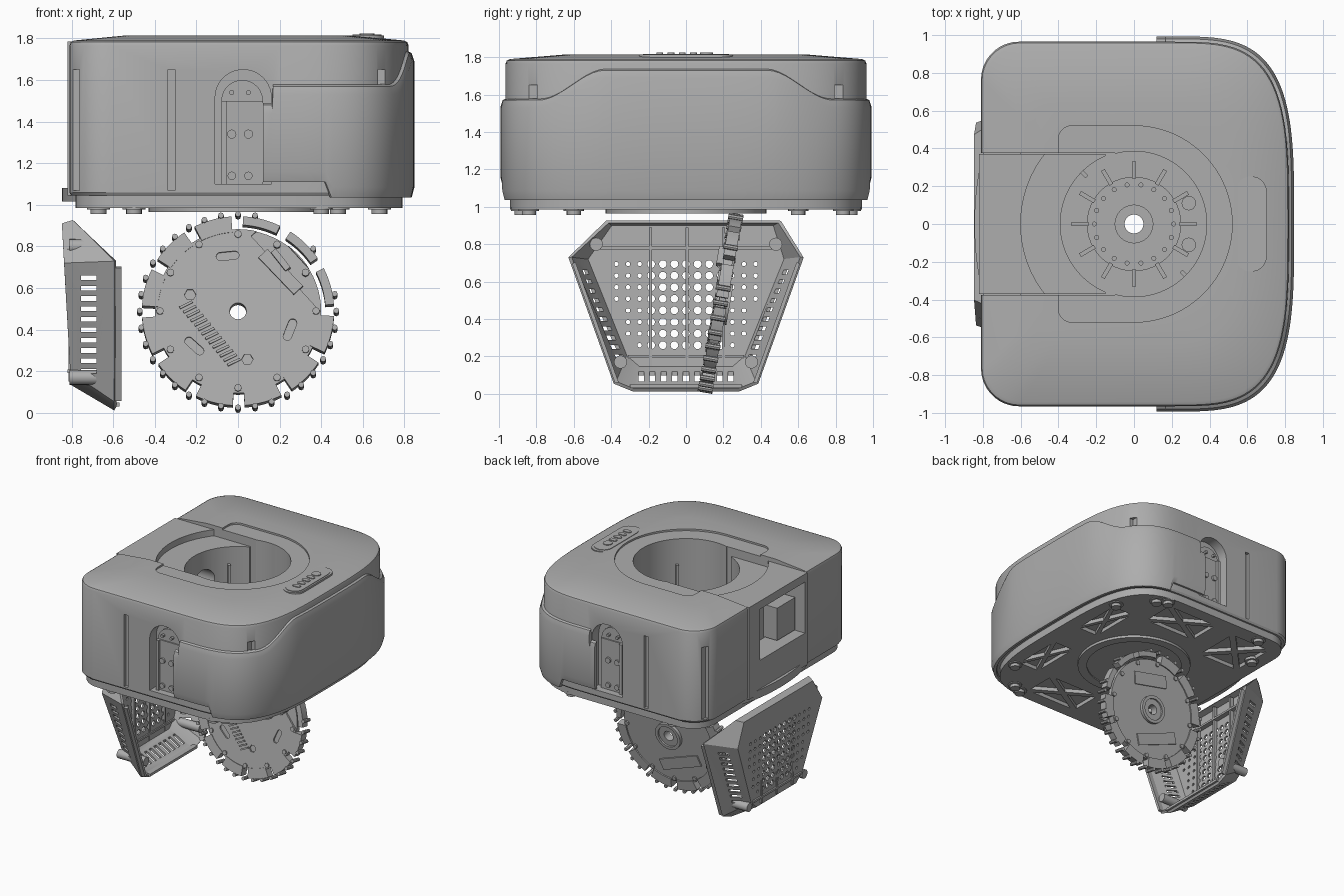
import bpy, bmesh
from math import sin, cos, pi, radians, hypot
from mathutils import Matrix

if "Cube" in bpy.data.objects:
    bpy.data.objects.remove(bpy.data.objects["Cube"])

grey = bpy.data.materials.new("plain grey")
grey.use_nodes = True
grey.diffuse_color = (0.42, 0.42, 0.42, 1)
grey.node_tree.nodes["Principled BSDF"].inputs["Base Color"].default_value = (0.42, 0.42, 0.42, 1)

# Extrusion frames: profile in xy, yz or xz
Z = Matrix.Identity(4)
X = Matrix(((0, 0, 1, 0), (1, 0, 0, 0), (0, 1, 0, 0), (0, 0, 0, 1)))
Y = Matrix(((1, 0, 0, 0), (0, 0, 1, 0), (0, 1, 0, 0), (0, 0, 0, 1)))
made = []


def loft(bm, rings, caps=True):
    rows = [[bm.verts.new(p) for p in r] for r in rings]
    n = len(rows[0])
    for a, b in zip(rows, rows[1:]):
        for i in range(n):
            bm.faces.new((a[i], a[(i + 1) % n], b[(i + 1) % n], b[i]))
    bm.faces.new(rows[-1])
    if caps:
        bm.faces.new(rows[0])


def prism(bm, pts, lo, hi, frame=Z):
    loft(bm, [[frame @ Matrix.Translation((u, v, w)).translation for u, v in pts] for w in (lo, hi)])


def circle(u, v, r, n=24, a=0, b=2 * pi):
    full = b - a > 6.28
    m = n if full else n - 1
    return [(u + r * cos(a + (b - a) * i / m), v + r * sin(a + (b - a) * i / m)) for i in range(n)]


def rect(u0, u1, v0, v1):
    return [(u0, v0), (u1, v0), (u1, v1), (u0, v1)]


def bar(u0, v0, u1, v1, w):
    d = hypot(u1 - u0, v1 - v0)
    p, q = -(v1 - v0) / d * w / 2, (u1 - u0) / d * w / 2
    return [(u0 + p, v0 + q), (u1 + p, v1 + q), (u1 - p, v1 - q), (u0 - p, v0 - q)]


def pill(u, v, half, r, ang=0):
    pts = circle(half, 0, r, 12, -pi / 2, pi / 2) + circle(-half, 0, r, 12, pi / 2, 3 * pi / 2)
    return [(u + a * cos(ang) - b * sin(ang), v + a * sin(ang) + b * cos(ang)) for a, b in pts]


def finish(name, bm, keep=True):
    bmesh.ops.recalc_face_normals(bm, faces=bm.faces)
    me = bpy.data.meshes.new(name)
    bm.to_mesh(me)
    bm.free()
    ob = bpy.data.objects.new(name, me)
    bpy.context.collection.objects.link(ob)
    me.materials.append(grey)
    if keep:
        made.append(ob)
    return ob


def solid(name, *parts, keep=True):
    bm = bmesh.new()
    for p in parts:
        prism(bm, *p)
    return finish(name, bm, keep)


def apply(ob, kind, **settings):
    mod = ob.modifiers.new(kind.lower(), kind)
    for k, v in settings.items():
        setattr(mod, k, v)
    bpy.context.view_layer.objects.active = ob
    bpy.ops.object.modifier_apply(modifier=mod.name)


def cut(ob, *parts):
    tool = solid("cutter", *parts, keep=False)
    tool.hide_render = True
    apply(ob, 'BOOLEAN', operation='DIFFERENCE', solver='EXACT', object=tool)
    bpy.data.objects.remove(tool)


# Main housing: square back, bowed nose, gently crowned lid
def nose(t, grow=0):
    c, s = cos(t), sin(t)
    return 0.2 + (0.62 + grow) * max(c, 0) ** 0.57, (0.965 + grow) * abs(s) ** 0.57 * (1 if s > 0 else -1)


half = [nose(pi / 2 * i / 24) for i in range(25)] + circle(-0.61, 0.765, 0.2, 10, pi / 2, pi)
outline = half + [(x, -y) for x, y in reversed(half[1:])]
bm = bmesh.new()
loft(bm, [[(x * s, y * s, z) for x, y in outline] for s, z in
          ((0.99, 1.045), (1, 1.06), (1, 1.765), (0.993, 1.782), (0.975, 1.79), (0.66, 1.815))])
body = finish("housing", bm)
cut(body, (circle(0, 0, 0.385, 72), 1, 2))
cut(body, (rect(-1, -0.1, -0.375, 0.375), 1, 2))
cut(body, (circle(0, 0, 0.52, 40, -pi / 2, pi / 2) + circle(-0.33, 0.45, 0.07, 6, pi / 2, pi)
           + circle(-0.33, -0.45, 0.07, 6, pi, 1.5 * pi), 1.801, 2))
arch = circle(0.025, 1.515, 0.135, 20, 0, pi) + [(-0.11, 1.1), (0.16, 1.1)]
cut(body, (arch, 0.88, 1.1, Y), (arch, -1.1, -0.88, Y))
grooves = []
for s in (-1, 1):
    for x, y, lo in ((-0.32, 0.965, 1.07), (0.69, 0.815, 1.4), (-0.78, 0.87, 1.07)):
        grooves.append((rect(x - 0.017, x + 0.017, s * y - 0.025, s * y + 0.025), lo, 1.65))
cut(body, *grooves)

# Side niches with bolted plates
for s, side in ((-1, "right"), (1, "left")):
    plate = [(rect(-0.08, 0.12, 1.1, 1.5), s * 0.87, s * 0.91, Y),
             (rect(-0.08, -0.055, 1.1, 1.5), s * 0.87, s * 0.93, Y),
             (circle(0.02, 1.5, 0.1, 20, 0, pi), s * 0.87, s * 0.9, Y)]
    for z, r in ((1.14, 0.02), (1.34, 0.022), (1.54, 0.012)):
        plate += [(circle(x, z, r, 12), s * 0.88, s * 0.925, Y) for x in (-0.03, 0.05)]
    solid(side + "_niche_plate", *plate)

# Wrap-around bumper with a raised centre
def section(t, x=None):
    ox, oy = nose(t, 0.028)
    ix, iy = nose(t, -0.005)
    if x is not None:
        ox = ix = x
    f = min(max((0.8 - abs(oy)) / 0.36, 0), 1)
    top = 1.58 + 0.16 * f * f * (3 - 2 * f)
    low = 1.11 if ox < 0.43 else 1.035
    if ox < 0.165:
        top = 1.49
    mx, my = ox * 0.6 + ix * 0.4, oy * 0.6 + iy * 0.4
    return [(mx, my, low), (ox, oy, low + 0.05), (ox, oy, top - 0.05), (mx, my, top - 0.01), (ix, iy, top), (ix, iy, low)]


rings = [section(pi / 2 * (i / 40 - 1)) for i in range(81)]
start = [section(-pi / 2, x) for x in (0.12, 0.163, 0.168)]
end = [section(pi / 2, x) for x in (0.168, 0.163, 0.12)]
bm = bmesh.new()
loft(bm, start + rings + end)
finish("bumper", bm)

# Rear panel filling the notch, with a camera-like window pocket
panel = solid("rear_panel", (rect(-0.82, -0.15, -0.37, 0.37), 1.045, 1.785))
cut(panel, (circle(0, 0, 0.39, 72), 1, 2))
cut(panel, (circle(0, 0, 0.6, 72), 1.735, 2))
cut(panel, (rect(-0.34, 0.23, 1.31, 1.72), -1, -0.62, X))
cut(panel, (circle(0.1, 1.5, 0.09), -0.7, -0.3, X))
solid("window_block", (rect(-0.33, -0.1, 1.32, 1.58), -0.74, -0.6, X))

# Control pad on the lid
solid("control_pad", (pill(0.62, 0, 0.17, 0.083, pi / 2), 1.79, 1.814),
      (pill(0.62, 0, 0.16, 0.07, pi / 2), 1.8, 1.818))
solid("buttons", (circle(0.62, 0.11, 0.035, 16), 1.81, 1.824),
      *[(pill(0.62, 0.04 - 0.06 * i, 0.015, 0.018), 1.81, 1.824) for i in range(4)])

# Base plate with truss pockets, rear lip and feet
base = solid("base_plate", ([(x * 0.965, y * 0.975) for x, y in outline], 0.985, 1.045))
solid("rear_lip", ([(x - 0.6, y * 2.6) for x, y in circle(0, 0, 0.245, 48, pi / 2, 1.5 * pi)], 1.015, 1.08))


def truss(cx, cy, w, h):
    corners = rect(cx - w / 2, cx + w / 2, cy - h / 2, cy + h / 2)
    for i in range(4):
        tri = [corners[i], corners[(i + 1) % 4], (cx, cy)]
        gx, gy = sum(p[0] for p in tri) / 3, sum(p[1] for p in tri) / 3
        yield [(gx + (x - gx) * 0.75, gy + (y - gy) * 0.75) for x, y in tri], 0.9, 1.015


pockets = []
for s in (-1, 1):
    for spot in ((0.12, 0.7, 0.5, 0.3), (-0.48, 0.62, 0.4, 0.42), (0.58, 0.35, 0.2, 0.45)):
        pockets += truss(spot[0], s * spot[1], *spot[2:])
cut(base, *pockets)
cut(base, (circle(0, 0, 0.05), 0.9, 1.1))
feet = []
for s in (-1, 1):
    for x, y in ((-0.67, 0.6), (-0.5, 0.88), (0.4, 0.88), (0.48, 0.84), (0.68, 0.6)):
        feet += [(circle(x, s * y, 0.038, 16), 0.955, 1), (circle(x, s * y, 0.055, 16), 0.978, 1)]
solid("feet", *feet)
under = solid("underside_disc", (circle(0, 0, 0.43, 64), 0.965, 0.99))
cut(under, (circle(0, 0, 0.36, 64), 0.9, 0.975))
cut(under, (circle(0, 0, 0.05), 0.9, 1.1))

# Hub at the bottom of the well
hub = solid("hub", (circle(0, 0, 0.25, 48), 1.03, 1.1))
cut(hub, (circle(0, 0, 0.1, 32), 1.085, 1.2))
cut(hub, (circle(0, 0, 0.05), 1, 1.2), *[(circle(u, v, 0.011, 8), 1.08, 1.2) for u, v in circle(0, 0, 0.21, 18)])
spokes = [(bar(u * 0.24, v * 0.24, u * 0.33, v * 0.33, 0.022), 1.03, 1.11) for u, v in circle(0, 0, 1, 12)]
solid("hub_spokes", *spokes, *[(circle(0.29, y, 0.038, 16), 1.03, 1.09) for y in (-0.11, 0.11)])
solid("well_ribs", *[(bar(s * -0.25, s * 0.25, s * -0.28, s * 0.28, 0.02), 1.04, 1.6) for s in (-1, 1)])

# Tilted drive disc with broken rim segments and studs
tilt = Matrix.Translation((0, 0.185, 0.485)) @ Matrix.Rotation(radians(80), 4, 'X')
disc = solid("drive_disc", (circle(0, 0, 0.4, 72), -0.025, 0.025, tilt))
cut(disc, (bar(0.1, 0.4, 0.48, -0.02, 0.1), 0.01, 0.1, tilt))
cut(disc, (circle(0, 0, 0.04), -0.1, 0.1, tilt),
    *[(pill(u, v, 0.035, 0.02, a), 0.012, 0.1, tilt) for u, v, a in
      ((-0.05, 0.27, 0.1), (0.25, -0.09, 1.2), (-0.21, -0.17, 2.4))],
    *[(circle(u, v, 0.028, 6), 0.012, 0.1, tilt) for u, v in ((-0.23, 0.08), (0.045, -0.235))])
teeth, studs = [], []
for i in range(12):
    a = radians(30 * i + 4)
    loose = 0.01 if i in (0, 1, 2) else -0.025
    teeth.append((circle(0, 0, 0.462, 8, a, a + 0.4) + circle(0, 0, 0.41 + loose, 8, a, a + 0.4)[::-1], -0.035, 0.03, tilt))
for i, (u, v) in enumerate(circle(0, 0, 0.472, 36)):
    if i not in (2, 3, 5, 6, 7):
        studs.append((circle(u, v, 0.014, 8), -0.04, 0.04, tilt))
for u, v in circle(0, 0, 0.375, 12):
    studs.append((circle(u, v, 0.018, 8), -0.035, 0.035, tilt))
solid("rim_segments", *teeth)
solid("rim_studs", *studs)
coil = []
for i in range(14):
    u, v = -0.25 + 0.0177 * i, 0.03 - 0.0215 * i
    coil.append((bar(u - 0.03, v - 0.015, u + 0.03, v + 0.015, 0.012), 0.02, 0.036, tilt))
solid("coil_row", *coil)
solid("disc_bracket", (bar(0.12, 0.28, 0.29, 0.1, 0.06), 0, 0.04, tilt), (bar(0.17, 0.29, 0.24, 0.2, 0.03), 0, 0.06, tilt))
back = solid("disc_back_boss", (circle(0, 0, 0.11, 40), -0.05, -0.02, tilt))
cut(back, (circle(0, 0, 0.085, 32), -0.1, -0.037, tilt))
cut(back, (circle(0, 0, 0.04), -0.1, 0.1, tilt))
solid("disc_back_plates", (bar(-0.25, -0.15, 0.1, -0.28, 0.09), -0.035, -0.02, tilt),
      (bar(-0.1, 0.26, 0.2, 0.2, 0.1), -0.035, -0.02, tilt))

# Vented guard: flared tray leaning away from the disc
rim = [(-0.42, 0.92), (0.5, 0.92), (0.62, 0.73), (0.38, 0.06), (0.28, 0.02), (-0.28, 0.02), (-0.38, 0.06), (-0.62, 0.73)]
face = [(-0.4, 0.905), (0.47, 0.905), (0.53, 0.72), (0.32, 0.2), (0.25, 0.14), (-0.25, 0.14), (-0.32, 0.2), (-0.53, 0.72)]


def lean(z):
    return -0.84 + 0.045 * (0.92 - z) / 0.78


bm = bmesh.new()
loft(bm, [[(-0.79 if z > 0.8 else -0.59, y, z) for y, z in rim], [(lean(z), y, z) for y, z in face]], caps=False)
guard = finish("vented_guard", bm)
apply(guard, 'SOLIDIFY', thickness=0.02, offset=0)
holes = []
for i in range(-6, 7):
    for j in range(8):
        y, z = 0.062 * i, 0.26 + 0.062 * j
        if abs(y) < 0.27 + (z - 0.2) * 0.38:
            holes.append((circle(y, z, 0.021 if abs(i) < 4 else 0.012, 10), -0.9, -0.77, X))
cut(guard, *holes)
slots = []
for i in range(10):
    z = 0.2 + 0.05 * i
    y = 0.37 + 0.37 * (z - 0.13)
    slots += [(rect(s * y - 0.09, s * y + 0.09, z - 0.011, z + 0.011), -0.755, -0.68, X) for s in (-1, 1)]
slots += [(rect(0.06 * i - 0.015, 0.06 * i + 0.015, -0.05, 0.16), -0.74, -0.65, X) for i in range(-4, 5)]
cut(guard, *slots)

# Guard ribs, edge strips and screw bosses
ribs = [(rect(y - 0.008, y + 0.008, 0.15, 0.89), -0.815, -0.785, X) for y in (-0.19, 0.005, 0.2)]
ribs += [(rect(-w, w, z - 0.008, z + 0.008), -0.82, -0.78, X) for z, w in ((0.78, 0.5), (0.2, 0.31))]
solid("guard_ribs", *ribs)
strips = [(bar(s * 0.6, 0.7, s * 0.37, 0.06, 0.02), -0.6, -0.56, X) for s in (-1, 1)]
solid("guard_edge_strips", *strips, (rect(-0.3, 0.3, 0.03, 0.05), -0.61, -0.57, X))
solid("guard_bosses", *[(circle(s * y, z, 0.035, 16), -0.81, hi, X) for s in (-1, 1)
                        for y, z, hi in ((0.48, 0.8, -0.7), (0.35, 0.17, -0.57))])

# Smooth curved walls, keep crisp edges
bpy.ops.object.select_all(action='DESELECT')
for ob in made:
    ob.select_set(True)
bpy.context.view_layer.objects.active = body
bpy.ops.object.shade_smooth_by_angle(angle=radians(30))
